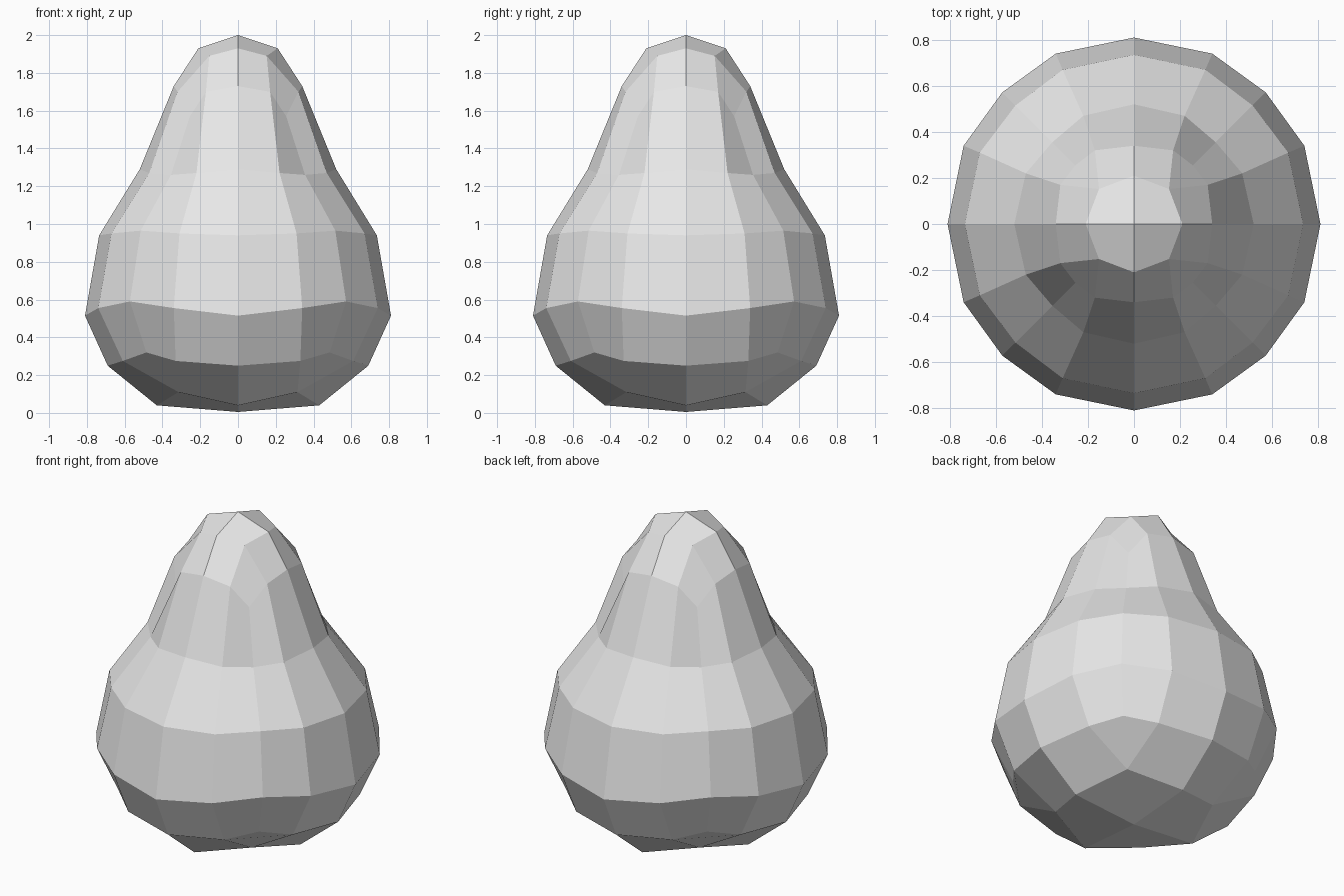
import bpy
import bmesh

cube = bpy.data.objects.get("Cube")
if cube:
    bpy.data.objects.remove(cube, do_unlink=True)

# Side rings, top to bottom: one quadrant from the axis to the diagonal (x, y, z)
SIDE_RINGS = [
    [(0.34, 0, 1.73), (0.32, 0.17, 1.70), (0.255, 0.255, 1.57)],
    [(0.52, 0, 1.29), (0.47, 0.22, 1.27), (0.355, 0.355, 1.26)],
    [(0.735, 0, 0.94), (0.67, 0.31, 0.95), (0.515, 0.515, 0.965)],
    [(0.81, 0, 0.515), (0.74, 0.34, 0.555), (0.572, 0.572, 0.59)],
    [(0.69, 0, 0.25), (0.61, 0.33, 0.275), (0.485, 0.485, 0.32)],
]
# Inner rings and centre heights of the two caps
TOP_CAP = [(0.21, 0, 1.93), (0.152, 0.152, 1.89)]
BOTTOM_CAP = [(0.43, 0, 0.04), (0.315, 0.315, 0.11)]
TOP_Z, BOTTOM_Z = 2.0, 0.005

bm = bmesh.new()


def make_ring(points):
    """Mirror the half quadrant over its diagonal, then turn it four times."""
    mirrored = [(y, x, z) for x, y, z in points[1:-1]]
    quadrant = points + mirrored
    ring = []
    for _ in range(4):
        ring += [bm.verts.new(p) for p in quadrant]
        quadrant = [(-y, x, z) for x, y, z in quadrant]
    return ring


def make_cap(outer, points, z):
    """Close a ring with a four by four grid of quads."""
    inner = make_ring(points)
    centre = bm.verts.new((0, 0, z))
    for q in range(4):
        o = [outer[(4 * q + k) % 16] for k in range(5)]
        i = [inner[(2 * q + k) % 8] for k in range(3)]
        bm.faces.new((o[0], o[1], i[1], i[0]))
        bm.faces.new((o[1], o[2], o[3], i[1]))
        bm.faces.new((i[1], o[3], o[4], i[2]))
        bm.faces.new((centre, i[0], i[1], i[2]))


# Body walls
rings = [make_ring(r) for r in SIDE_RINGS]
for upper, lower in zip(rings, rings[1:]):
    for k in range(16):
        n = (k + 1) % 16
        bm.faces.new((lower[k], lower[n], upper[n], upper[k]))

# Crown and base
make_cap(rings[0], TOP_CAP, TOP_Z)
make_cap(rings[-1], BOTTOM_CAP, BOTTOM_Z)
bmesh.ops.recalc_face_normals(bm, faces=bm.faces[:])

mesh = bpy.data.meshes.new("pear_body")
bm.to_mesh(mesh)
bm.free()
body = bpy.data.objects.new("pear_body", mesh)
bpy.context.collection.objects.link(body)

# Single plain grey
grey = bpy.data.materials.new("light_grey")
grey.use_nodes = True
colour = (0.8, 0.8, 0.8, 1)
grey.diffuse_color = colour
grey.node_tree.nodes["Principled BSDF"].inputs["Base Color"].default_value = colour
mesh.materials.append(grey)
